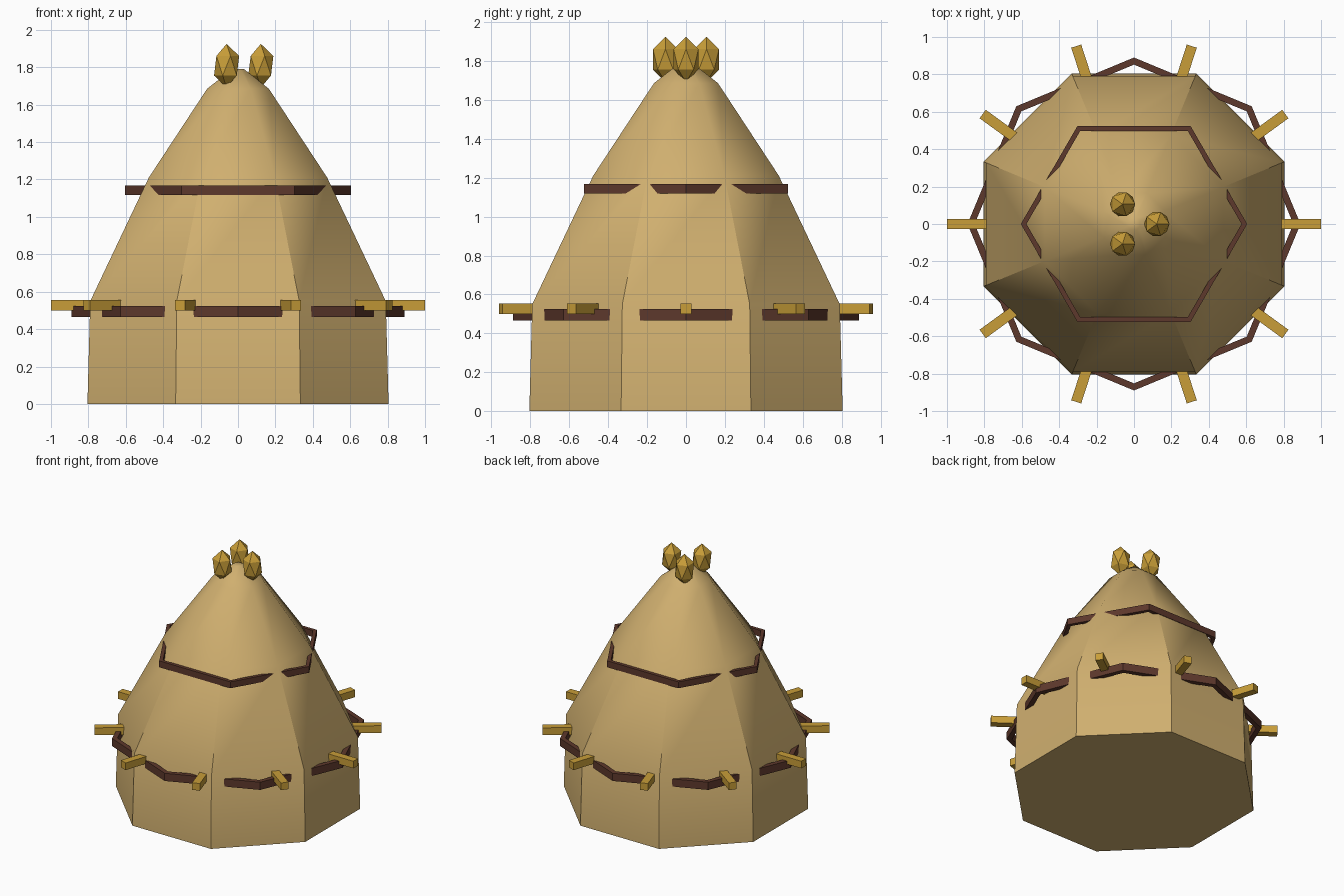
import bpy, bmesh, math
from mathutils import Matrix, Vector

cube = bpy.data.objects.get("Cube")
if cube:
    bpy.data.objects.remove(cube, do_unlink=True)


def material(name, rgb):
    m = bpy.data.materials.new(name)
    m.use_nodes = True
    m.diffuse_color = (*rgb, 1)
    bsdf = next(n for n in m.node_tree.nodes if n.type == 'BSDF_PRINCIPLED')
    bsdf.inputs["Base Color"].default_value = (*rgb, 1)
    return m


CANVAS = material("tan canvas", (0.63, 0.43, 0.16))
GOLD = material("golden wood", (0.58, 0.34, 0.04))
BROWN = material("dark brown", (0.11, 0.04, 0.025))


def finish(bm, name, mat):
    bmesh.ops.recalc_face_normals(bm, faces=bm.faces)
    me = bpy.data.meshes.new(name)
    bm.to_mesh(me)
    bm.free()
    me.materials.append(mat)
    ob = bpy.data.objects.new(name, me)
    bpy.context.collection.objects.link(ob)
    return ob


def loft(bm, profile, sides, turn, closed=False):
    """Sweep (radius, height) points round z; cap the ends or close the section."""
    rings = []
    for r, z in profile:
        angles = [turn + math.tau * i / sides for i in range(sides)]
        rings.append([bm.verts.new((r * math.cos(a), r * math.sin(a), z)) for a in angles])
    pairs = list(zip(rings, rings[1:]))
    if closed:
        pairs.append((rings[-1], rings[0]))
    else:
        bm.faces.new(rings[0])
        bm.faces.new(rings[-1])
    for a, b in pairs:
        for i in range(sides):
            j = (i + 1) % sides
            bm.faces.new((a[i], a[j], b[j], b[i]))


# Tent body: octagonal walls with a tapering roof
bm = bmesh.new()
half = math.pi / 8
walls = [(0.805, 0), (0.79, 0.55), (0.477, 1.21), (0.165, 1.685), (0.032, 1.79)]
loft(bm, [(apothem / math.cos(half), z) for apothem, z in walls], 8, half)
body = finish(bm, "tent_body", CANVAS)
bpy.ops.object.select_all(action='DESELECT')
body.select_set(True)
bpy.context.view_layer.objects.active = body
bpy.ops.object.shade_smooth_by_angle(angle=math.radians(39))


# Faceted bands round the tent
def band(name, inner, outer, low, high, sides):
    bm = bmesh.new()
    loft(bm, [(outer, low), (outer, high), (inner, high), (inner, low)], sides, 0, True)
    finish(bm, name, BROWN)


band("lower_band", 0.852, 0.89, 0.465, 0.524, 8)
band("upper_band", 0.575, 0.605, 1.118, 1.167, 6)

# Pegs pointing outward
for i in range(10):
    bm = bmesh.new()
    spin = Matrix.Rotation(math.tau * i / 10, 4, 'Z')
    place = spin @ Matrix.Translation((0.87, 0, 0.527)) @ Matrix.Diagonal((0.26, 0.056, 0.055, 1))
    bmesh.ops.create_cube(bm, size=1, matrix=place)
    finish(bm, f"peg_{i + 1}", GOLD)

# Faceted pole tips at the peak
for i in range(3):
    bm = bmesh.new()
    centre = Matrix.Rotation(math.tau * i / 3, 3, 'Z') @ Vector((0.122, 0, 1.808))
    place = Matrix.Translation(centre) @ Matrix.Diagonal((0.075, 0.075, 0.117, 1))
    bmesh.ops.create_icosphere(bm, subdivisions=1, radius=1, matrix=place)
    finish(bm, f"pole_tip_{i + 1}", GOLD)
